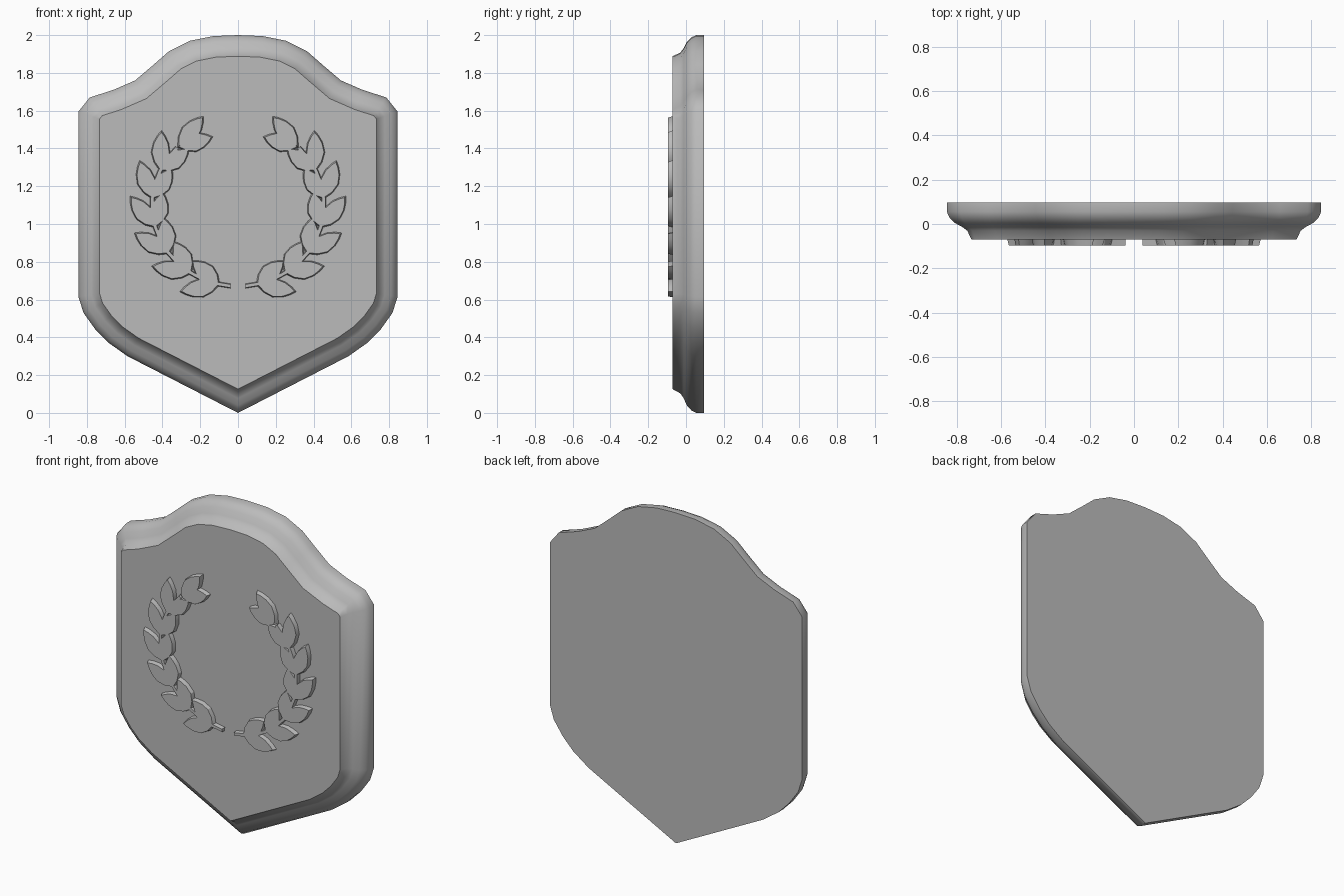
import bpy
import bmesh
import math
from mathutils import Vector

if "Cube" in bpy.data.objects:
    bpy.data.objects.remove(bpy.data.objects["Cube"])

grey = bpy.data.materials.new("plain_grey")
grey.diffuse_color = (0.5, 0.5, 0.5, 1)
grey.use_nodes = True
grey.node_tree.nodes["Principled BSDF"].inputs["Base Color"].default_value = grey.diffuse_color


def add_mesh(name, bm, angle):
    bmesh.ops.recalc_face_normals(bm, faces=bm.faces)
    me = bpy.data.meshes.new(name)
    bm.to_mesh(me)
    bm.free()
    me.materials.append(grey)
    ob = bpy.data.objects.new(name, me)
    bpy.context.collection.objects.link(ob)
    bpy.ops.object.select_all(action='DESELECT')
    ob.select_set(True)
    bpy.context.view_layer.objects.active = ob
    bpy.ops.object.shade_smooth_by_angle(angle=math.radians(angle))
    return ob


def inset(pts, d):
    """Mitred inward offset of a clockwise outline."""
    out = []
    for i, p in enumerate(pts):
        a = (p - pts[i - 1]).normalized()
        b = (pts[(i + 1) % len(pts)] - p).normalized()
        na, nb = Vector((a.y, -a.x)), Vector((b.y, -b.x))
        out.append(p + (na + nb) * d / (1 + na.dot(nb)))
    return out


def loft(bm, rings):
    """Skin between (outline, y) rings and cap both ends."""
    loops = [[bm.verts.new((p.x, y, p.y)) for p in pts] for pts, y in rings]
    for r, s in zip(loops, loops[1:]):
        for i in range(len(r)):
            bm.faces.new((r[i - 1], r[i], s[i], s[i - 1]))
    bm.faces.new(loops[0])
    bm.faces.new(loops[-1])


# shield plaque: half outline mirrored, with a stepped moulded rim
half = [(0.13, 1.995), (0.255, 1.97), (0.365, 1.915), (0.445, 1.845),
        (0.545, 1.76), (0.66, 1.71), (0.785, 1.67), (0.845, 1.595),
        (0.845, 0.615), (0.818, 0.53), (0.757, 0.444), (0.688, 0.373), (0.585, 0.3)]
right = [Vector(p) for p in half]
outline = ([Vector((0, 2.0))] + right + [Vector((0, 0.0))]
           + [Vector((-p.x, p.y)) for p in reversed(right)])
bm = bmesh.new()
rim = [(0, 0.096), (0, 0.055), (0.012, 0.028), (0.035, 0.005),
       (0.068, -0.012), (0.092, -0.03), (0.112, -0.071)]
loft(bm, [(inset(outline, d), y) for d, y in rim])
add_mesh("shield_plaque", bm, 50)

# laurel wreath: flat bevelled leaves along two arcs
RX, RZ, CZ = 0.455, 0.43, 1.1
BASE, TOP = -0.065, -0.096


def arc(deg):
    t = math.radians(deg)
    return Vector((RX * math.cos(t), CZ + RZ * math.sin(t)))


def leaf(bm, root, direction, length=0.22, width=0.052):
    d = Vector((math.cos(direction), math.sin(direction)))
    n = Vector((-d.y, d.x))
    shape = [(0, 0), (0.2, 0.65), (0.45, 1), (0.7, 0.8), (0.88, 0.4)]
    pts = [root + d * length * u + n * width * v for u, v in shape]
    pts.append(root + d * length)
    pts += [root + d * length * u - n * width * v for u, v in reversed(shape[1:])]
    mid = root + d * length * 0.5
    loft(bm, [(pts, BASE), ([mid + (p - mid) * 0.88 for p in pts], TOP)])


bm = bmesh.new()
stations = [-78 + 20.5 * i for i in range(7)]
for i, s in enumerate(stations):
    tangent = math.radians(s + 90)
    leaf(bm, arc(s), tangent + math.radians(28), 0.2)
    if i < 6:
        leaf(bm, arc(s), tangent - math.radians(22))
    else:
        leaf(bm, arc(s), tangent - math.radians(5))

# stem of the branch
angles = [-85 + 10 * i for i in range(14)]
centre = Vector((0, CZ))


def band(w):
    outer = [centre + (arc(a) - centre) * (1 + w) for a in angles]
    inner = [centre + (arc(a) - centre) * (1 - w) for a in reversed(angles)]
    return outer + inner


loft(bm, [(band(0.03), BASE), (band(0.02), TOP)])
wreath = add_mesh("laurel_wreath", bm, 30)
mirror = wreath.modifiers.new("mirror", 'MIRROR')
mirror.use_axis[0] = True
